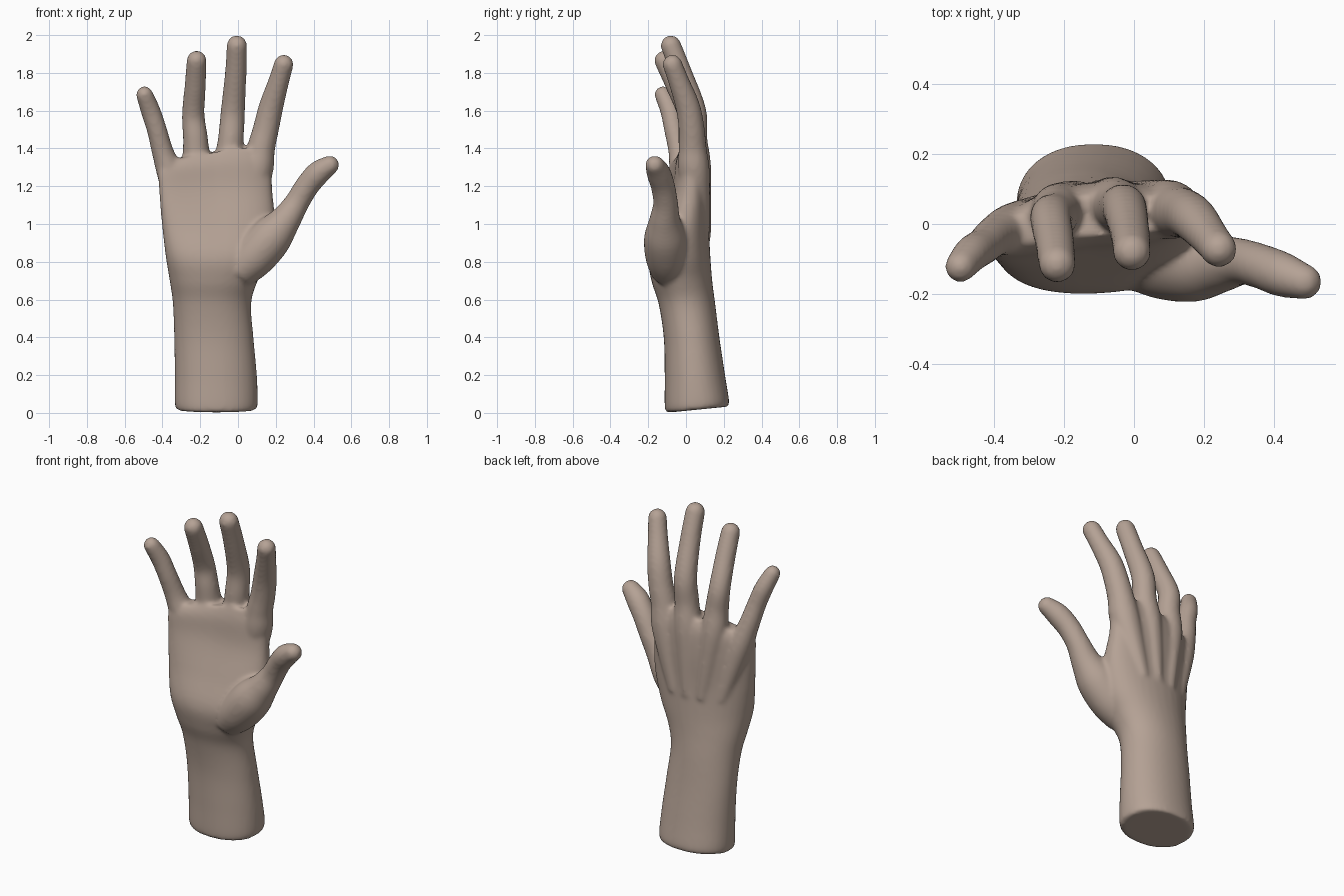
import bpy, bmesh, math
from mathutils import Vector

if "Cube" in bpy.data.objects:
    bpy.data.objects.remove(bpy.data.objects["Cube"])

SEG = 36
bm = bmesh.new()


def spline(points, steps):
    """Sample a smooth curve through tuples of any length."""
    out = []
    n = len(points)
    for i in range(n - 1):
        p0, p1 = points[max(i - 1, 0)], points[i]
        p2, p3 = points[i + 1], points[min(i + 2, n - 1)]
        for s in range(steps):
            t = s / steps
            out.append([0.5 * (2 * b + (c - a) * t + (2 * a - 5 * b + 4 * c - d) * t * t
                               + (3 * b - a - 3 * c + d) * t ** 3)
                        for a, b, c, d in zip(p0, p1, p2, p3)])
    out.append(list(points[-1]))
    return out


def loft(rings):
    """Skin a list of closed rings and cap both ends."""
    start = len(bm.faces)
    vs = [[bm.verts.new(co) for co in ring] for ring in rings]
    faces = []
    for a, b in zip(vs, vs[1:]):
        for i in range(SEG):
            j = (i + 1) % SEG
            faces.append(bm.faces.new((a[i], a[j], b[j], b[i])))
    faces.append(bm.faces.new(vs[0][::-1]))
    faces.append(bm.faces.new(vs[-1]))
    bmesh.ops.recalc_face_normals(bm, faces=faces)


def palm_ring(z, x0, x1, y0, y1, bow, shear_x, shear_y, power):
    """Rounded section; the little-finger side bends forward by bow."""
    ring = []
    for i in range(SEG):
        a = 2 * math.pi * i / SEG
        c, s = math.cos(a), math.sin(a)
        x = (x0 + x1) / 2 + (x1 - x0) / 2 * math.copysign(abs(c) ** power, c)
        y = (y0 + y1) / 2 + (y1 - y0) / 2 * math.copysign(abs(s) ** power, s)
        y -= bow * max(0, (-0.05 - x) / 0.35) ** 2
        ring.append(Vector((x, y, z + shear_x * min(x, 0) + shear_y * (y + 0.11))))
    return ring


def digit(points):
    """Tapered tube through (x, y, z, radius) points with a round tip."""
    pts = spline(points, 6)
    ctr = [Vector(p[:3]) for p in pts]
    rings = []

    def ring(c, t, r):
        v = t.cross(Vector((1, 0, 0))).normalized()
        u = v.cross(t)
        return [c + r * (u * math.cos(2 * math.pi * i / SEG) + v * math.sin(2 * math.pi * i / SEG))
                for i in range(SEG)]

    for i, c in enumerate(ctr):
        t = (ctr[min(i + 1, len(ctr) - 1)] - ctr[max(i - 1, 0)]).normalized()
        rings.append(ring(c, t, pts[i][3]))
    for k in range(1, 7):
        a = k * math.pi / 2 / 6.2
        rings.append(ring(ctr[-1] + t * pts[-1][3] * math.sin(a), t, pts[-1][3] * math.cos(a)))
    loft(rings)


# Forearm, wrist and palm
sections = [
    (0.00, -0.325, 0.095, -0.105, 0.225, 0.0, 0, 0.10, 0.92),
    (0.04, -0.335, 0.105, -0.113, 0.228, 0.0, 0, 0.08, 0.92),
    (0.20, -0.335, 0.100, -0.113, 0.207, 0.0, 0, 0.0, 0.95),
    (0.40, -0.338, 0.082, -0.118, 0.177, 0.0, 0, 0.0, 0.95),
    (0.58, -0.345, 0.070, -0.145, 0.155, 0.01, 0, 0.0, 0.95),
    (0.70, -0.362, 0.105, -0.182, 0.140, 0.02, 0, 0.0, 0.92),
    (0.83, -0.383, 0.165, -0.195, 0.130, 0.04, 0, 0.0, 0.90),
    (1.00, -0.403, 0.195, -0.135, 0.122, 0.06, 0, 0.0, 0.88),
    (1.18, -0.418, 0.182, -0.075, 0.122, 0.075, 0, 0.0, 0.85),
    (1.33, -0.420, 0.175, -0.055, 0.112, 0.075, 0.10, 0.0, 0.82),
    (1.41, -0.395, 0.160, -0.030, 0.085, 0.07, 0.20, 0.0, 0.82),
]
loft([palm_ring(*s) for s in spline(sections, 5)])

# Four fingers, each starting as a tendon ridge in the back of the palm
digit([(-0.27, 0.045, 0.92, 0.040), (-0.345, -0.010, 1.22, 0.070), (-0.398, -0.035, 1.38, 0.058),
       (-0.430, -0.063, 1.50, 0.053), (-0.463, -0.085, 1.60, 0.052), (-0.495, -0.122, 1.685, 0.045)])
digit([(-0.17, 0.085, 0.92, 0.040), (-0.215, 0.045, 1.28, 0.072), (-0.225, 0.025, 1.45, 0.066),
       (-0.237, 0.015, 1.58, 0.060), (-0.226, -0.055, 1.74, 0.056), (-0.219, -0.115, 1.865, 0.053)])
digit([(-0.08, 0.092, 0.92, 0.040), (-0.055, 0.060, 1.28, 0.074), (-0.038, 0.045, 1.45, 0.068),
       (-0.027, 0.043, 1.60, 0.064), (-0.012, -0.025, 1.80, 0.057), (-0.006, -0.080, 1.945, 0.054)])
digit([(0.01, 0.085, 0.92, 0.040), (0.095, 0.045, 1.25, 0.082), (0.122, 0.035, 1.40, 0.074),
       (0.147, 0.030, 1.50, 0.069), (0.175, 0.010, 1.62, 0.065), (0.217, -0.040, 1.76, 0.055),
       (0.242, -0.072, 1.845, 0.052)])

# Thumb with the fleshy pad at its base
digit([(0.00, -0.085, 0.75, 0.100), (0.085, -0.100, 0.83, 0.115), (0.175, -0.110, 0.93, 0.112),
       (0.250, -0.112, 1.02, 0.083), (0.310, -0.108, 1.11, 0.066), (0.365, -0.122, 1.20, 0.064),
       (0.425, -0.145, 1.27, 0.064), (0.485, -0.165, 1.312, 0.051)])

source = bpy.data.meshes.new("hand_parts")
bm.to_mesh(source)
bm.free()
hand = bpy.data.objects.new("hand", source)
bpy.context.collection.objects.link(hand)

# Fuse the parts into one skin and soften the joins
remesh = hand.modifiers.new("fuse", 'REMESH')
remesh.mode = 'VOXEL'
remesh.voxel_size = 0.011
smooth = hand.modifiers.new("soften", 'SMOOTH')
smooth.factor = 0.5
smooth.iterations = 10
depsgraph = bpy.context.evaluated_depsgraph_get()
skin_mesh = bpy.data.meshes.new_from_object(hand.evaluated_get(depsgraph))
hand.modifiers.clear()
hand.data = skin_mesh
skin_mesh.name = "hand"
bpy.data.meshes.remove(source)

# Skin colour and smooth shading
skin = bpy.data.materials.new("skin")
skin.diffuse_color = (0.46, 0.36, 0.30, 1)
skin.use_nodes = True
skin.node_tree.nodes["Principled BSDF"].inputs["Base Color"].default_value = skin.diffuse_color
skin_mesh.materials.clear()
skin_mesh.materials.append(skin)
for p in skin_mesh.polygons:
    p.use_smooth = True
    p.material_index = 0
